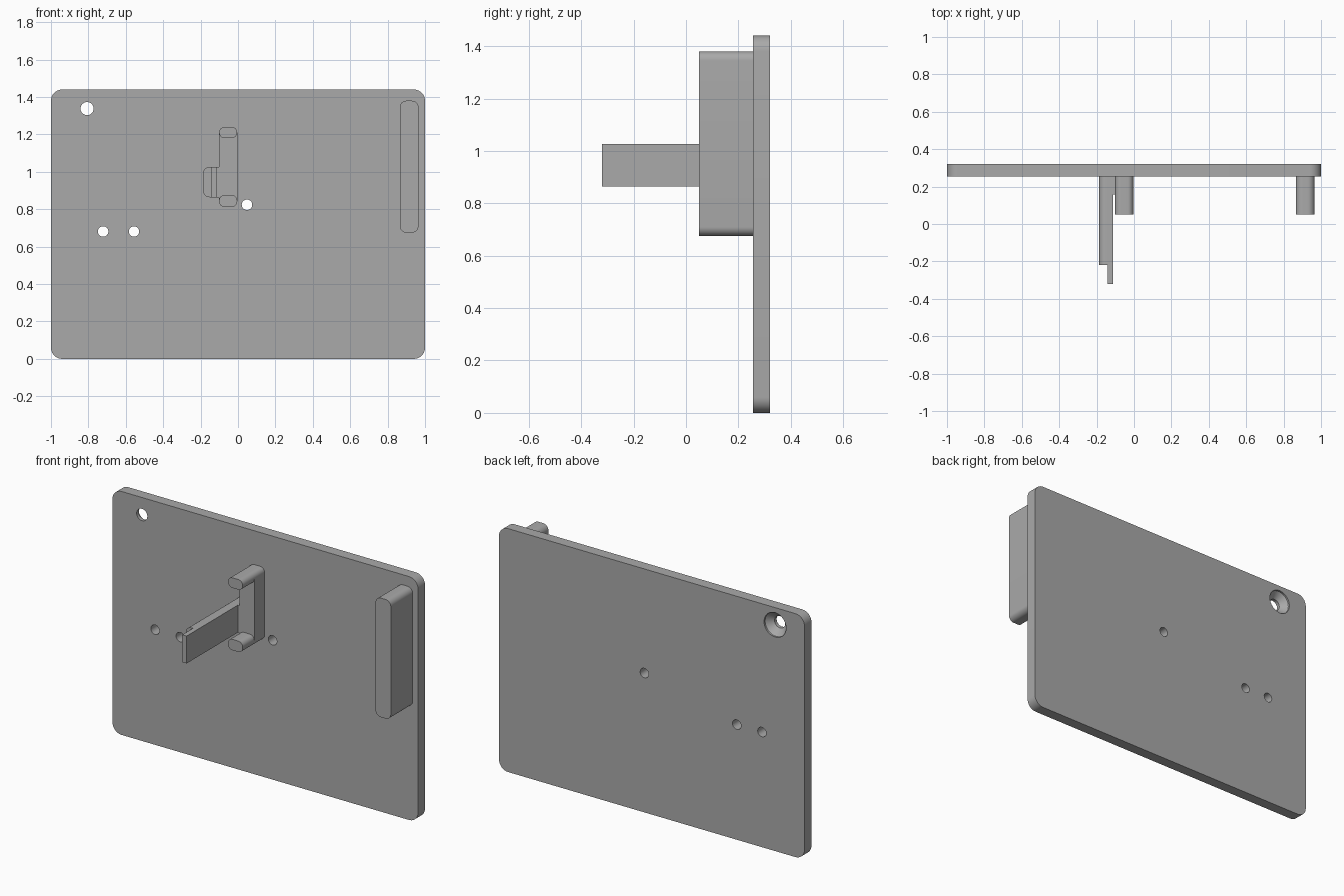
import bpy, bmesh, math

if "Cube" in bpy.data.objects:
    bpy.data.objects.remove(bpy.data.objects["Cube"])

grey = bpy.data.materials.new("plain grey")
grey.diffuse_color = (0.4, 0.4, 0.4, 1)
grey.use_nodes = True
grey.node_tree.nodes["Principled BSDF"].inputs["Base Color"].default_value = grey.diffuse_color

PLATE_FRONT, PLATE_BACK = 0.255, 0.32
ROOT = PLATE_FRONT + 0.005      # parts sink slightly into the plate


def finish(name, bm):
    bmesh.ops.recalc_face_normals(bm, faces=bm.faces)
    mesh = bpy.data.meshes.new(name)
    bm.to_mesh(mesh)
    bm.free()
    mesh.materials.append(grey)
    ob = bpy.data.objects.new(name, mesh)
    bpy.context.collection.objects.link(ob)
    return ob


def smooth(ob):
    bpy.ops.object.select_all(action='DESELECT')
    ob.select_set(True)
    bpy.context.view_layer.objects.active = ob
    bpy.ops.object.shade_smooth_by_angle(angle=math.radians(30))


def slab(name, x0, x1, z0, z1, y0, y1, r_left=0.0, r_right=0.0, steps=10):
    """Rectangle in x/z with optional rounded left and right corners, extruded along y."""
    bm = bmesh.new()
    pts = []
    for sx, sz, start in ((1, 1, 0), (-1, 1, 90), (-1, -1, 180), (1, -1, 270)):
        r = r_right if sx > 0 else r_left
        cx = x1 - r if sx > 0 else x0 + r
        cz = z1 - r if sz > 0 else z0 + r
        for i in range(steps + 1 if r else 1):
            a = math.radians(start + 90 * i / steps)
            pts.append((cx + r * math.cos(a), y0, cz + r * math.sin(a)))
    face = bm.faces.new([bm.verts.new(p) for p in pts])
    out = bmesh.ops.extrude_face_region(bm, geom=[face])
    moved = [v for v in out["geom"] if isinstance(v, bmesh.types.BMVert)]
    bmesh.ops.translate(bm, verts=moved, vec=(0, y1 - y0, 0))
    return finish(name, bm)


def turned_cutter(x, z, profile, n=40):
    """Solid of revolution about the y axis from (radius, y) pairs."""
    bm = bmesh.new()
    rings = [[bm.verts.new((x + r * math.cos(2 * math.pi * i / n), y,
                            z + r * math.sin(2 * math.pi * i / n))) for i in range(n)]
             for r, y in profile]
    for a, b in zip(rings, rings[1:]):
        for i in range(n):
            j = (i + 1) % n
            bm.faces.new((a[i], a[j], b[j], b[i]))
    bm.faces.new(rings[0])
    bm.faces.new(rings[-1])
    ob = finish("hole_cutter", bm)
    ob.hide_render = True
    return ob


# Back plate with three plain holes and one hole countersunk from the back
plate = slab("back_plate", -1, 1, 0, 1.44, PLATE_FRONT, PLATE_BACK, 0.06, 0.06)
cutters = [turned_cutter(x, z, [(0.028, 0.2), (0.028, 0.4)])
           for x, z in ((-0.721, 0.681), (-0.556, 0.681), (0.048, 0.824))]
cutters.append(turned_cutter(-0.807, 1.338, [
    (0.035, 0.2), (0.035, 0.275), (0.072, 0.31), (0.072, 0.4)]))
bpy.context.view_layer.objects.active = plate
for cutter in cutters:
    mod = plate.modifiers.new("hole", 'BOOLEAN')
    mod.operation, mod.solver, mod.object = 'DIFFERENCE', 'EXACT', cutter
    bpy.ops.object.modifier_apply(modifier=mod.name)
    bpy.data.objects.remove(cutter)
smooth(plate)

# Tall rounded bar at the right edge
smooth(slab("side_bar", 0.865, 0.965, 0.675, 1.38, 0.05, ROOT, 0.035, 0.035))

# Bracket: two rounded pegs joined by a recessed web
for name, z0, z1 in (("upper_peg", 1.18, 1.24), ("lower_peg", 0.812, 0.876)):
    smooth(slab(name, -0.101, -0.004, z0, z1, 0.05, ROOT, 0.0299, 0.0299))
slab("bracket_web", -0.101, -0.004, 0.844, 1.21, 0.158, ROOT)

# Arm with rounded outer edges, thin tongue at its tip, and a link to the bracket
smooth(slab("arm", -0.187, -0.112, 0.864, 1.026, -0.22, ROOT, 0.035, 0))
slab("arm_tongue", -0.141, -0.112, 0.864, 1.026, -0.32, -0.22)
slab("arm_link", -0.112, -0.101, 0.864, 1.026, 0.158, ROOT)
